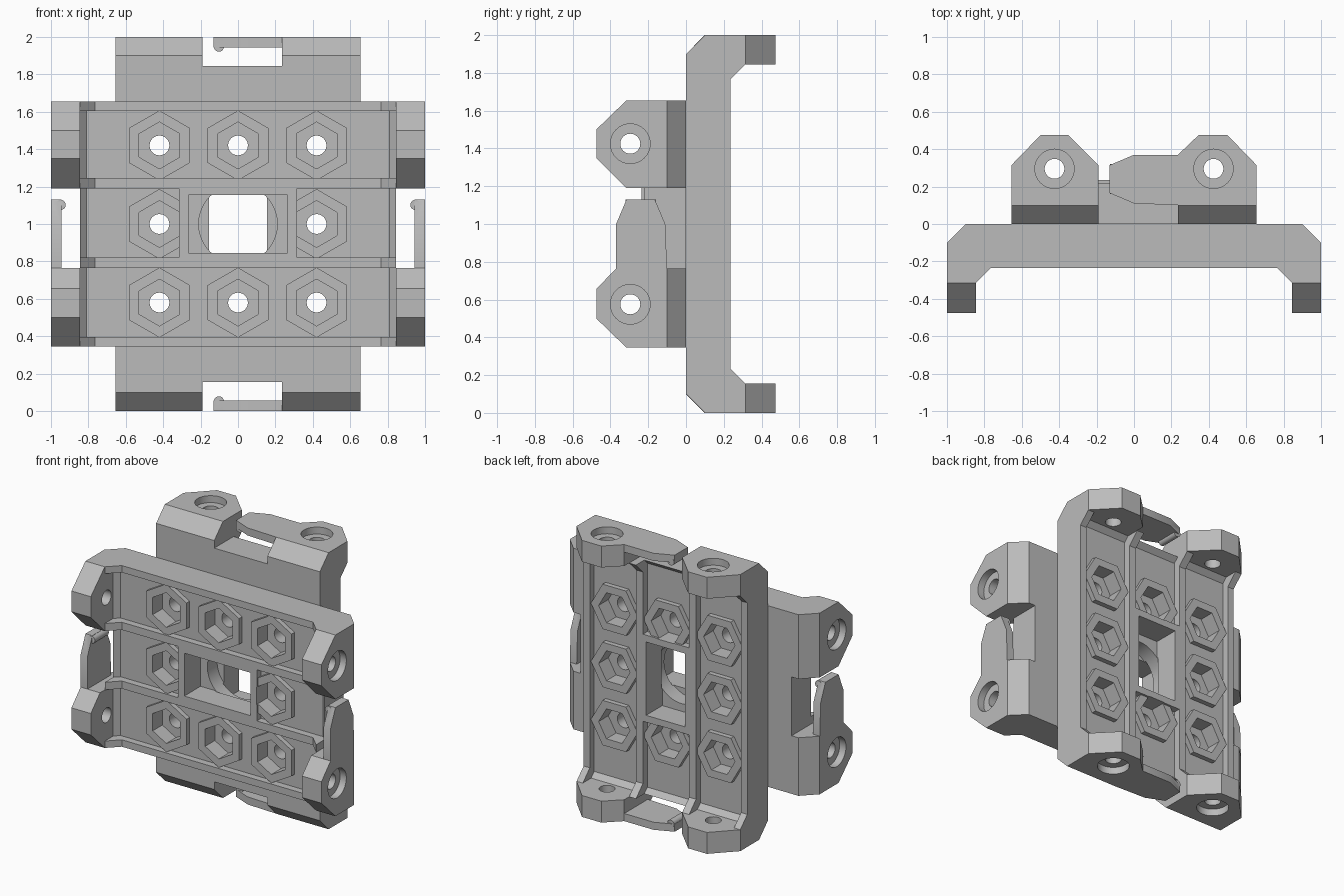
import bpy, bmesh, math
from mathutils import Matrix, Vector

old = bpy.data.objects.get("Cube")
if old:
    bpy.data.objects.remove(old, do_unlink=True)

grey = bpy.data.materials.new("light_grey")
grey.use_nodes = True
COLOUR = (0.5, 0.5, 0.5, 1)
grey.diffuse_color = COLOUR
grey.node_tree.nodes["Principled BSDF"].inputs["Base Color"].default_value = COLOUR

# Local frame of a plate: x = length, y = width, z = depth towards the lugs
AXES = {"x": (1, 2, 0), "y": (0, 2, 1), "z": (0, 1, 2)}


def prism(points, axis, lo, hi):
    """Extrude a 2D outline along an axis."""
    a, b, c = AXES[axis]
    bm = bmesh.new()
    verts = []
    for p in points:
        co = [0, 0, 0]
        co[a], co[b], co[c] = p[0], p[1], lo
        verts.append(bm.verts.new(co))
    face = bm.faces.new(verts)
    ext = bmesh.ops.extrude_face_region(bm, geom=[face])["geom"]
    shift = Vector([hi - lo if i == c else 0 for i in range(3)])
    bmesh.ops.translate(bm, vec=shift, verts=[g for g in ext if isinstance(g, bmesh.types.BMVert)])
    bmesh.ops.recalc_face_normals(bm, faces=bm.faces)
    mesh = bpy.data.meshes.new("part")
    bm.to_mesh(mesh)
    bm.free()
    mesh.materials.append(grey)
    obj = bpy.data.objects.new("part", mesh)
    bpy.context.scene.collection.objects.link(obj)
    return obj


def rect(a0, a1, b0, b1):
    return [(a0, b0), (a1, b0), (a1, b1), (a0, b1)]


def ring(a, b, r, n, turn=0.0):
    return [(a + r * math.cos(turn + math.tau * i / n),
             b + r * math.sin(turn + math.tau * i / n)) for i in range(n)]


def combine(target, tool, op):
    """Apply a boolean and throw the tool away."""
    mod = target.modifiers.new("bool", "BOOLEAN")
    mod.operation, mod.solver, mod.object = op, "EXACT", tool
    bpy.context.view_layer.update()
    dg = bpy.context.evaluated_depsgraph_get()
    mesh = bpy.data.meshes.new_from_object(target.evaluated_get(dg))
    target.modifiers.clear()
    target.data = mesh
    bpy.data.objects.remove(tool, do_unlink=True)


def add(t, *args):
    combine(t, prism(*args), "UNION")


def cut(t, *args):
    combine(t, prism(*args), "DIFFERENCE")


PITCH, HALF, END = 0.42, 0.655, 0.845

# Plate body with sloped ends
plate = prism([(-END, 0), (END, 0), (END, 0.315), (0.765, 0.235),
               (-0.765, 0.235), (-END, 0.315)], "y", -HALF, HALF)

# Three long troughs that leave the rails standing
trough = [(-0.81, 0.185), (0.81, 0.185), (END, 0.22), (0.86, 0.22),
          (0.86, 0.4), (-0.86, 0.4), (-0.86, 0.22), (-END, 0.22)]
for lo, hi in ((-0.605, -0.235), (-0.18, 0.19), (0.245, 0.605)):
    cut(plate, trough, "y", lo, hi)

# Frame round the central opening
add(plate, rect(-0.315, 0.315, -0.2, 0.2), "z", 0.1, 0.235)

# Hexagonal nut seats with bolt holes
spots = [(i * PITCH, j * PITCH) for i in (-1, 0, 1) for j in (-1, 0, 1) if i or j]
for u, v in spots:
    add(plate, ring(u, v, 0.187, 6, math.pi / 6), "z", 0.12, 0.22)
for u, v in spots:
    cut(plate, ring(u, v, 0.125, 6, math.pi / 6), "z", 0.11, 0.4)
    cut(plate, ring(u, v, 0.053, 24), "z", -0.1, 0.2)

# Central opening: round at the back, rectangular at the front
cut(plate, ring(0, 0, 0.21, 40), "z", -0.1, 0.06)
cut(plate, rect(-0.265, 0.265, -0.155, 0.155), "z", 0.05, 0.4)

# Lugs and clip arms at both ends
plain_lug = [(0.19, 0), (HALF, 0), (HALF, 0.315), (0.5, 0.475), (0.35, 0.475), (0.19, 0.315)]
clip_lug = [(-HALF, 0), (-0.235, 0), (-0.235, 0.37), (-0.345, 0.475), (-0.5, 0.475), (-HALF, 0.315)]
clip_arm = [(-0.25, 0.1), (0, 0.11), (0.13, 0.165), (0.13, 0.315), (0, 0.37), (-0.25, 0.37)]
for s in (-1, 1):
    for outline in (plain_lug, clip_lug):
        add(plate, outline, "x", *sorted((s * END, s)))
    add(plate, clip_arm, "x", *sorted((s * 0.945, s)))
    add(plate, ring(s * 0.948, 0.102, 0.027, 20), "z", 0.16, 0.32)
    cut(plate, [(s * 0.9, 0), (s * 1.1, 0.2), (s * 1.1, -0.1), (s * 0.8, -0.1)], "y", -1, 1)
    for v in (-0.425, 0.425):
        cut(plate, ring(v, 0.295, 0.053, 24), "x", *sorted((s * 0.8, s * 1.1)))
        cut(plate, ring(v, 0.295, 0.105, 32), "x", *sorted((s * 0.95, s * 1.1)))

# Two plates back to back, the rear one turned a quarter
plate.name = "front_plate"
rear = plate.copy()
rear.data = plate.data.copy()
rear.name = "rear_plate"
bpy.context.scene.collection.objects.link(rear)
plate.matrix_world = Matrix(((1, 0, 0, 0), (0, 0, -1, 0), (0, 1, 0, 1), (0, 0, 0, 1)))
rear.matrix_world = Matrix(((0, -1, 0, 0), (0, 0, 1, 0), (-1, 0, 0, 1), (0, 0, 0, 1)))

# Smooth the round holes, keep the edges sharp
bpy.ops.object.select_all(action="DESELECT")
for o in (plate, rear):
    o.select_set(True)
bpy.context.view_layer.objects.active = plate
bpy.ops.object.shade_smooth_by_angle(angle=math.radians(25))
